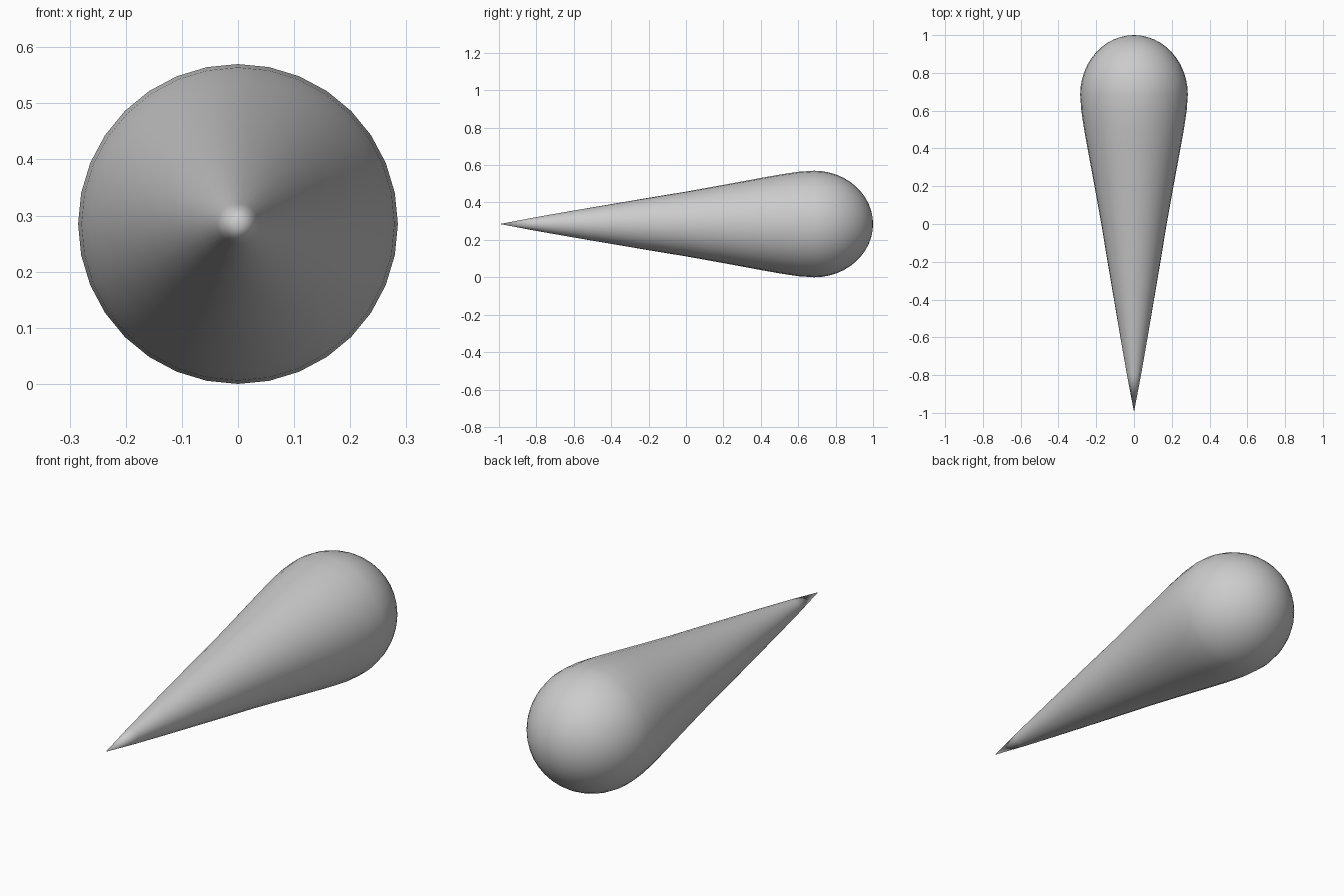
import bpy, bmesh, math

if "Cube" in bpy.data.objects:
    bpy.data.objects.remove(bpy.data.objects["Cube"])

SIDES = 32
R = 0.285      # largest radius, also the height of the axis

# tapering tail (y, radius), tip at the front
profile = [(-0.995, 0.0), (-0.8, 0.037), (-0.6, 0.072), (-0.4, 0.106), (-0.2, 0.14),
           (0.0, 0.173), (0.2, 0.209), (0.4, 0.246), (0.5, 0.264), (0.6, 0.279)]
# rounded head
for i in range(12):
    a = math.pi / 2 * i / 12
    profile.append((0.685 + 0.315 * math.sin(a), R * math.cos(a)))
profile.append((1.0, 0.0))

bm = bmesh.new()
verts = [bm.verts.new((0, y, R + r)) for y, r in profile]
edges = [bm.edges.new(p) for p in zip(verts, verts[1:])]
bmesh.ops.spin(bm, geom=verts + edges, cent=(0, 0, R), axis=(0, 1, 0),
               angle=2 * math.pi, steps=SIDES, use_merge=False)
bmesh.ops.remove_doubles(bm, verts=bm.verts, dist=0.0005)
bmesh.ops.recalc_face_normals(bm, faces=bm.faces)
for f in bm.faces:
    f.smooth = True

mesh = bpy.data.meshes.new("teardrop_body")
bm.to_mesh(mesh)
bm.free()
body = bpy.data.objects.new("teardrop_body", mesh)
bpy.context.collection.objects.link(body)
